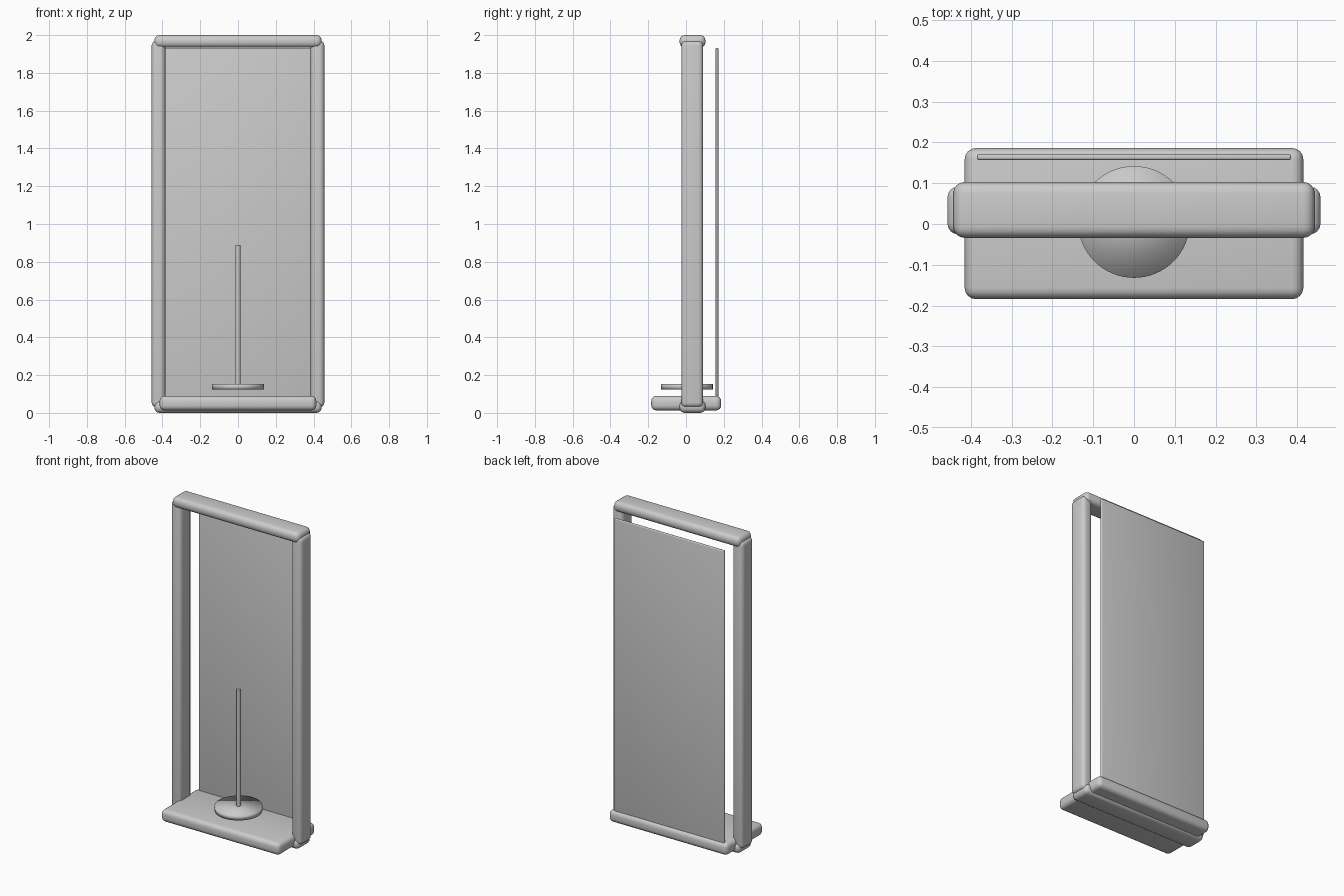
import bpy

cube = bpy.data.objects.get("Cube")
if cube:
    bpy.data.objects.remove(cube, do_unlink=True)

grey = bpy.data.materials.new("plain_grey")
grey.use_nodes = True
colour = (0.6, 0.6, 0.6, 1)
grey.diffuse_color = colour
grey.node_tree.nodes["Principled BSDF"].inputs["Base Color"].default_value = colour


def finish(obj, name, angle):
    obj.name = name
    obj.data.materials.append(grey)
    bpy.ops.object.shade_smooth_by_angle(angle=angle)
    return obj


def rounded_box(name, low, high, radius, segments=4):
    centre = [(a + b) / 2 for a, b in zip(low, high)]
    bpy.ops.mesh.primitive_cube_add(size=1, location=centre)
    obj = bpy.context.object
    obj.scale = [b - a for a, b in zip(low, high)]
    bpy.ops.object.transform_apply(location=False, rotation=False, scale=True)
    bevel = obj.modifiers.new("Rounded edges", "BEVEL")
    bevel.width = radius
    bevel.segments = segments
    bpy.ops.object.modifier_apply(modifier=bevel.name)
    return finish(obj, name, 0.8)


def cylinder(name, radius, bottom, top, sides, angle):
    bpy.ops.mesh.primitive_cylinder_add(
        vertices=sides, radius=radius, depth=top - bottom,
        location=(0, 0.005, (top + bottom) / 2))
    return finish(bpy.context.object, name, angle)


# Upright frame: two posts, a top rail and a bottom rail
for side, x in (("left", 0.421), ("right", -0.421)):
    rounded_box(side + "_post", (x - 0.036, -0.025, 0.03),
                (x + 0.036, 0.091, 1.97), 0.025)
for name, z in (("top_rail", 1.967), ("bottom_rail", 0.033)):
    rounded_box(name, (-0.443, -0.034, z - 0.033), (0.443, 0.103, z + 0.033), 0.028)

# Base shelf and thin back panel
rounded_box("base_shelf", (-0.415, -0.184, 0.013), (0.415, 0.186, 0.09), 0.027)
rounded_box("back_panel", (-0.385, 0.157, 0.067), (0.385, 0.171, 1.933), 0.005, 3)

# Round plate with a thin upright rod
cylinder("round_plate", 0.137, 0.124, 0.154, 64, 3.1)
cylinder("upright_rod", 0.013, 0.124, 0.89, 24, 0.8)
